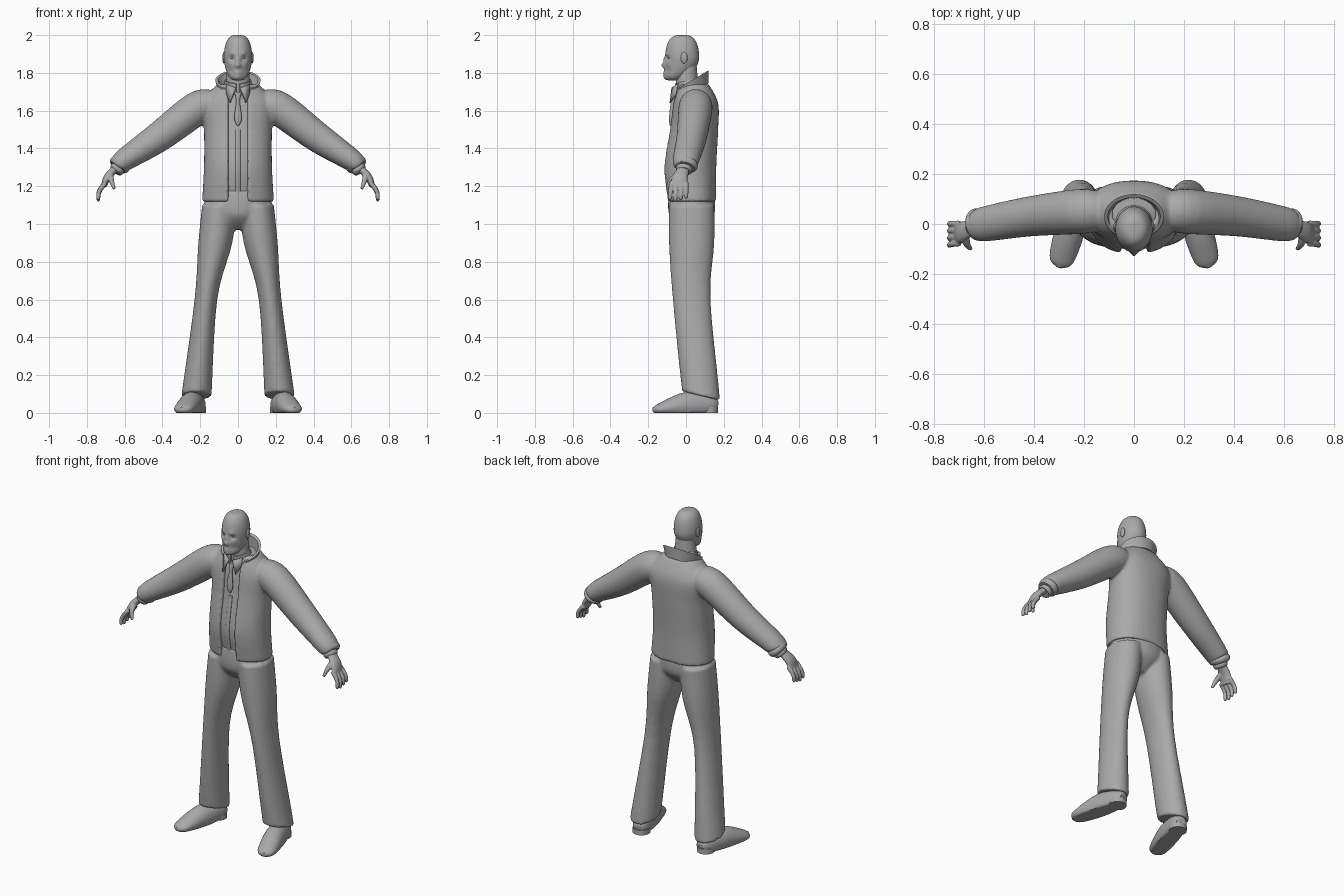
import bpy, bmesh, math
from mathutils import Vector, Matrix

cube = bpy.data.objects.get("Cube")
if cube:
    bpy.data.objects.remove(cube)

COLOUR = (.4, .4, .4, 1)
grey = bpy.data.materials.new("plain_grey")
grey.use_nodes = True
grey.diffuse_color = COLOUR
for node in grey.node_tree.nodes:
    if node.type == 'BSDF_PRINCIPLED':
        node.inputs["Base Color"].default_value = COLOUR

ACROSS, DEPTH, UP = Vector((1, 0, 0)), Vector((0, 1, 0)), Vector((0, 0, 1))
SIDES = {"left": 1, "right": -1}


def spline(before, start, end, after, t):
    """Catmull-Rom value between start and end."""
    slope_in, slope_out = (end - before) / 2, (after - start) / 2
    ease = t * t * (3 - 2 * t)
    return (start + (end - start) * ease
            + slope_in * t * (1 - t) ** 2 - slope_out * t * t * (1 - t))


def refine(rows, steps):
    """Add smoothly interpolated sections between the given ones."""
    last = len(rows) - 1
    result = []
    for i in range(last):
        near = (rows[max(i - 1, 0)], rows[i], rows[i + 1], rows[min(i + 2, last)])
        for step in range(steps):
            result.append([spline(*values, step / steps) for values in zip(*near)])
    return result + [rows[last]]


def outline(width, depth, count, power, gap, wall):
    """Closed superellipse, or a walled shell that is open at the front."""
    start = math.asin((gap / width) ** (1 / power)) if wall else 0
    divisions = count - 1 if wall else count
    angles = [start + (math.tau - 2 * start) * k / divisions for k in range(count)]
    marks = [(angle, 0) for angle in angles]
    if wall:
        marks += [(angle, wall) for angle in reversed(angles)]
    for angle, inset in marks:
        side, front = math.sin(angle), -math.cos(angle)
        yield ((width - inset) * math.copysign(abs(side) ** power, side),
               (depth - inset) * math.copysign(abs(front) ** power, front))


def loft(bm, rows, along=None, side=1, count=32, steps=5, power=1, gap=0, wall=0):
    """Skin sections of x, y, z, half width, half depth; 'along' tilts them to the path."""
    rows = refine(rows, steps)
    rings = []
    for i, (x, y, z, width, depth) in enumerate(rows):
        u, v = ACROSS, DEPTH
        if along:
            ahead, behind = rows[min(i + 1, len(rows) - 1)], rows[max(i - 1, 0)]
            tangent = (Vector(ahead[:3]) - Vector(behind[:3])).normalized()
            u = along.cross(tangent).normalized()
            v = tangent.cross(u)
        ring = []
        for p, q in outline(width, depth, count, power, gap, wall):
            point = Vector((x, y, z)) + u * p + v * q
            point.x *= side
            ring.append(bm.verts.new(point))
        rings.append(ring)
    for low, high in zip(rings, rings[1:]):
        for k in range(len(low)):
            bm.faces.new((low[k - 1], low[k], high[k], high[k - 1]))
    bm.faces.new(rings[0])
    bm.faces.new(rings[-1])


def finish(name, bm, voxel=0, thick=0):
    """Turn the mesh into a shaded object, optionally fusing its pieces."""
    bmesh.ops.recalc_face_normals(bm, faces=bm.faces)
    mesh = bpy.data.meshes.new(name)
    bm.to_mesh(mesh)
    bm.free()
    mesh.materials.append(grey)
    mesh.shade_smooth()
    mesh.set_sharp_from_angle(angle=math.radians(50))
    obj = bpy.data.objects.new(name, mesh)
    bpy.context.scene.collection.objects.link(obj)
    if thick:
        obj.modifiers.new("thickness", 'SOLIDIFY').thickness = thick
    if voxel:
        fuse = obj.modifiers.new("fuse", 'REMESH')
        fuse.mode, fuse.voxel_size, fuse.use_smooth_shade = 'VOXEL', voxel, True
        relax = obj.modifiers.new("relax", 'SMOOTH')
        relax.factor, relax.iterations = .5, 5


def part(name, rows, **options):
    bm = bmesh.new()
    loft(bm, rows, **options)
    finish(name, bm)


def band(name, centre, direction, radius, side):
    """Short rounded cuff around a wrist."""
    rows = []
    for t in (-1, -.5, 0, .5, 1):
        size = radius * (1 - t * t / 6)
        rows.append((*(Vector(centre) + Vector(direction) * t), size, size * 1.1))
    part(name, rows, along=DEPTH, side=side)


def blob(name, centre, size):
    bm = bmesh.new()
    place = Matrix.Translation(centre) @ Matrix.Diagonal((*size, 1))
    bmesh.ops.create_uvsphere(bm, u_segments=16, v_segments=12, radius=1, matrix=place)
    finish(name, bm)


# Jacket: open-fronted body fused with both sleeves
body = [(0, .03, 1.12, .19, .13), (0, .02, 1.3, .18, .14), (0, .04, 1.5, .18, .13),
        (0, .05, 1.64, .19, .12), (0, .04, 1.74, .11, .08)]
sleeve = [(.14, .05, 1.63, .08, .08), (.22, .05, 1.61, .09, .09),
          (.42, .03, 1.46, .08, .08), (.6, 0, 1.34, .06, .07), (.63, 0, 1.31, .05, .06)]
bm = bmesh.new()
loft(bm, body, count=60, power=.9, gap=.055, wall=.03)
for side in SIDES.values():
    loft(bm, sleeve, along=DEPTH, side=side)
finish("jacket", bm, voxel=.008)

# Raised jacket collar, higher at the nape
bm = bmesh.new()
loft(bm, [(0, .03, 1.69, .1, .09), (0, .03, 1.76, .12, .09)], gap=.06, wall=.014)
for vert in bm.verts:
    vert.co.z += .6 * (vert.co.y - .03)
finish("jacket_collar", bm)

# Shirt just inside the jacket, with its button placket
waist = 1.16
shirt = [(x, y, max(z, waist), width - .03, depth - .017) for x, y, z, width, depth in body]
part("shirt", shirt, power=.9)
placket = [(x, y - depth, z, .013, .006) for x, y, z, width, depth in shirt[:3]]
part("shirt_placket", placket)

# Tie, shirt collar band and pointed collar wings
part("tie", [(0, -.06, 1.7, .02, .01), (0, -.07, 1.65, .01, .01),
             (0, -.08, 1.56, .02, .01), (0, -.08, 1.52, .005, .005)])
bm = bmesh.new()
loft(bm, [(0, .01, 1.7, .08, .07), (0, 0, 1.76, .07, .06)], gap=.01, wall=.008)
for vert in bm.verts:
    vert.co.z += .3 * vert.co.y
finish("shirt_collar_band", bm)
for label, side in SIDES.items():
    bm = bmesh.new()
    corners = ((.01, -.07, 1.72), (.06, -.04, 1.74), (.06, -.05, 1.69), (.04, -.08, 1.64))
    bm.faces.new([bm.verts.new((x * side, y, z)) for x, y, z in corners])
    finish(label + "_shirt_collar_wing", bm, thick=.008)

# Trousers: seat and legs fused, hems dropping toward the heel
bm = bmesh.new()
loft(bm, [(0, .03, .97, .04, .05), (0, .03, 1.05, .16, .12), (0, .03, 1.18, .18, .12)])
for side in SIDES.values():
    loft(bm, [(.1, .03, 1.1, .09, .12), (.12, .03, .9, .09, .12),
              (.17, .03, .6, .06, .1), (.22, .08, .09, .08, .1)], side=side)
shin = .22
for vert in bm.verts:
    if vert.co.z < shin:
        vert.co.z += .4 * (.08 - vert.co.y) * (1 - vert.co.z / shin)
finish("trousers", bm, voxel=.009)

# Head: an egg whose jaw narrows and leans forward
bm = bmesh.new()
skull = []
levels = 60
for k in range(1, levels):
    angle = math.pi * k / levels
    height, bulge = math.cos(angle), math.sin(angle) ** .6
    jaw = max(-height, 0)
    bulge *= 1 - .1 * jaw
    skull.append((0, -.02 - .05 * jaw ** 2, 1.88 + .12 * height, .075 * bulge, .09 * bulge))
loft(bm, skull, count=80, steps=1)

# Face: soft pushes at a distance from the middle and a height
face = {"nose": (0, 1.84, .02), "bridge": (0, 1.87, .01), "lips": (0, 1.8, .007),
        "chin": (0, 1.775, .006), "eye": (.03, 1.88, -.011), "brow": (.03, 1.9, .007),
        "cheek": (.04, 1.85, .005), "jaw_hollow": (.04, 1.81, -.005)}
spread = .011
for vert in bm.verts:
    if vert.co.y < -.03:
        spot = Vector((abs(vert.co.x), vert.co.z))
        for offset, height, push in face.values():
            distance = (spot - Vector((offset, height))).length / spread
            vert.co.y -= push * math.exp(-distance ** 2 / 2)
finish("head", bm)
part("neck", [(0, .01, 1.66, .07, .06), (0, 0, 1.86, .055, .055)])

for label, side in SIDES.items():
    # Ears and eyes
    blob(label + "_ear", (.075 * side, -.01, 1.88), (.008, .018, .03))
    blob(label + "_eye", (.03 * side, -.09, 1.88), (.01, .007, .006))

    # Cuffs of the jacket and the shirt
    band(label + "_sleeve_cuff", (.625, 0, 1.315), (.012, -.005, -.016), .058, side)
    band(label + "_shirt_cuff", (.64, -.01, 1.29), (.01, -.003, -.012), .04, side)

    # Hand: palm, fingers curling down and thumb, fused
    bm = bmesh.new()
    loft(bm, [(.64, -.01, 1.3, .02, .03), (.69, -.03, 1.25, .02, .04),
              (.71, -.04, 1.2, .015, .045)], along=DEPTH, side=side)
    for finger in range(4):
        y = -.077 + .026 * finger
        length = .1 - .008 * abs(finger - 1)
        rows = []
        for t in (0, .3, .6, .9, 1):
            radius = .013 - .003 * t - .004 * (t == 1)
            rows.append((.7 + .04 * math.sin(t * 2), y * (1 + t / 8), 1.22 - length * t,
                         radius, radius))
        loft(bm, rows, along=DEPTH, side=side)
    loft(bm, [(.68, -.04, 1.26, .02, .02), (.67, -.08, 1.23, .014, .014),
              (.655, -.1, 1.185, .008, .008)], along=DEPTH, side=side)
    finish(label + "_hand", bm, voxel=.004)

    # Shoe flattened on the ground, with its heel
    bm = bmesh.new()
    loft(bm, [(.21, .16, .03, .03, .03), (.22, .12, .04, .05, .06), (.25, 0, .04, .06, .07),
              (.29, -.14, .02, .05, .03), (.3, -.175, .02, .01, .01)], along=UP, side=side)
    for vert in bm.verts:
        vert.co.z = max(vert.co.z, 0)
    finish(label + "_shoe", bm)
    part(label + "_shoe_heel", [(.22, .12, 0, .05, .05), (.22, .12, .03, .05, .05)], side=side)
